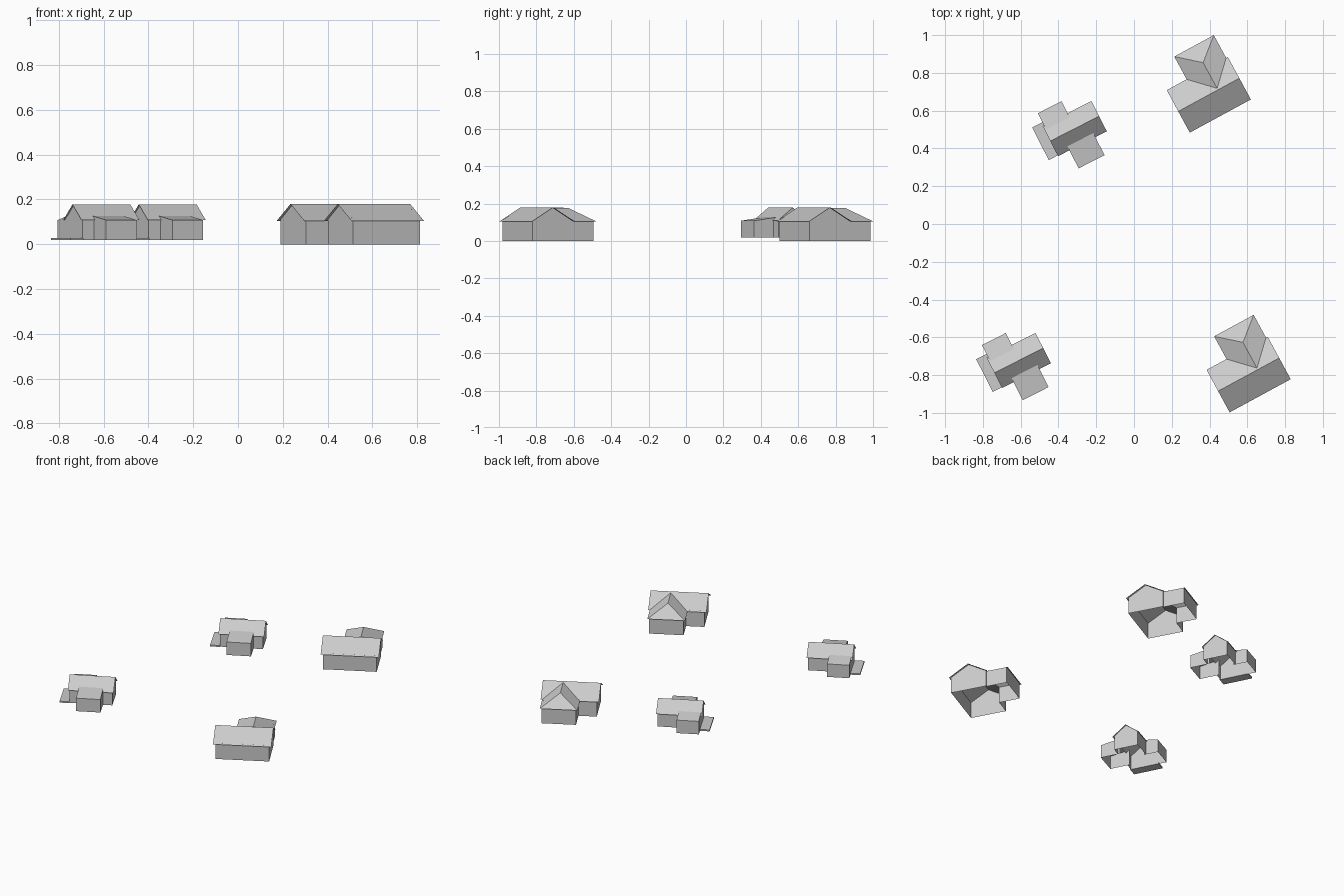
import bpy
import math

if "Cube" in bpy.data.objects:
    bpy.data.objects.remove(bpy.data.objects["Cube"])

mat = bpy.data.materials.new("light grey")
mat.diffuse_color = (0.6, 0.6, 0.6, 1)
mat.use_nodes = True
mat.node_tree.nodes["Principled BSDF"].inputs["Base Color"].default_value = mat.diffuse_color


def make_mesh(name, faces):
    """Mesh from a list of faces, each a list of points."""
    verts, polys, index = [], [], {}
    for f in faces:
        ids = []
        for p in f:
            p = tuple(round(c, 5) for c in p)
            if p not in index:
                index[p] = len(verts)
                verts.append(p)
            ids.append(index[p])
        polys.append(ids)
    me = bpy.data.meshes.new(name)
    me.from_pydata(verts, [], polys)
    me.materials.append(mat)
    me.update()
    return me


def walls(path, base):
    """Upright wall sheets under a path of (x, y, top height)."""
    return [[(p[0], p[1], base), (q[0], q[1], base), q, p]
            for p, q in zip(path, path[1:])]


def place(parts, spots, angle):
    for n, (x, y) in enumerate(spots, 1):
        for name, me in parts.items():
            ob = bpy.data.objects.new(f"{name}_{n}", me)
            ob.location = (x, y, 0)
            ob.rotation_euler = (0, 0, math.radians(angle))
            bpy.context.collection.objects.link(ob)


# Large house: gabled block with a hipped wing at the back, open below
L, W, EAVE, RIDGE = 0.184, 0.128, 0.105, 0.18
pitch = (RIDGE - EAVE) / W
wc, wh, wend, whip = 0.055, 0.119, 0.265, 0.164     # wing centre, half width, ends
wr = EAVE + wh * pitch
wl, wrt = wc - wh, wc + wh
join = (wc, (RIDGE - wr) / pitch, wr)
hip = (wc, whip, wr)
roof = [
    [(-L, -W, EAVE), (L, -W, EAVE), (L, 0, RIDGE), (-L, 0, RIDGE)],
    [(-L, 0, RIDGE), (L, 0, RIDGE), (L, W, EAVE), (wrt, W, EAVE), join,
     (wl, W, EAVE), (-L, W, EAVE)],
    [(wl, W, EAVE), join, hip, (wl, wend, EAVE)],
    [(wrt, W, EAVE), (wrt, wend, EAVE), hip, join],
    [(wrt, wend, EAVE), (wl, wend, EAVE), hip],
]
a, b, t = 0.17, 0.118, 0.111
ul, ur, ve = wl + 0.01, wrt - 0.01, wend - 0.01
path = [(-a, -b, t), (a, -b, t), (a, 0, RIDGE), (a, b, t), (ur, b, t), (ur, ve, t),
        (ul, ve, t), (ul, b, t), (-a, b, t), (-a, 0, RIDGE), (-a, -b, t)]
place({"large_house_roof": make_mesh("large_roof", roof),
       "large_house_walls": make_mesh("large_walls", walls(path, 0))},
      [(0.396, 0.684), (0.607, -0.797)], 28.5)

# Small house: gabled block with a lean-to on each side and a low porch
L, W, EAVE, RIDGE, BASE = 0.145, 0.09, 0.108, 0.178, 0.018
pitch = (RIDGE - EAVE) / W
top_y = 0.066
top_z = RIDGE - top_y * pitch
leans = [(-0.077, 0.077, -1, 0.197), (-0.137, 0.004, 1, 0.161)]  # x range, side, reach
a, b = 0.136, 0.08
t = RIDGE - b * pitch
roof, lean_walls = [], []
for s in (-1, 1):
    roof.append([(-L, s * W, EAVE), (L, s * W, EAVE), (L, 0, RIDGE), (-L, 0, RIDGE)])
lean_roof = []
for x0, x1, s, r in leans:
    hi0, hi1 = (x0, s * top_y, top_z), (x1, s * top_y, top_z)
    lo0, lo1 = (x0, s * r, EAVE), (x1, s * r, EAVE)
    lean_roof.append([hi0, hi1, lo1, lo0])
    lean_walls += walls([hi0, lo0, lo1, hi1], BASE)
main = []
for s in (-1, 1):
    main += walls([(s * a, -b, t), (s * a, 0, RIDGE), (s * a, b, t)], BASE)
for x0, x1, s, r in leans:      # long walls stop where the lean-tos open
    main += walls([(-a, s * b, t), (max(x0, -a + 0.001), s * b, t)], BASE)
    main += walls([(x1, s * b, t), (a, s * b, t)], BASE)

# Porch slab
x0, x1, y0, y1, z0, z1 = -0.198, -0.134, -0.086, 0.108, BASE, 0.028
ring = [(x0, y0, z1), (x1, y0, z1), (x1, y1, z1), (x0, y1, z1)]
slab = walls(ring + ring[:1], z0) + [ring, [(x, y, z0) for x, y, _ in reversed(ring)]]

place({"small_house_roof": make_mesh("small_roof", roof),
       "small_house_walls": make_mesh("small_walls", main),
       "lean_to_roofs": make_mesh("lean_roofs", lean_roof),
       "lean_to_walls": make_mesh("lean_walls", lean_walls),
       "porch_slab": make_mesh("porch", slab)},
      [(-0.314, 0.505), (-0.61, -0.7225)], 27)
